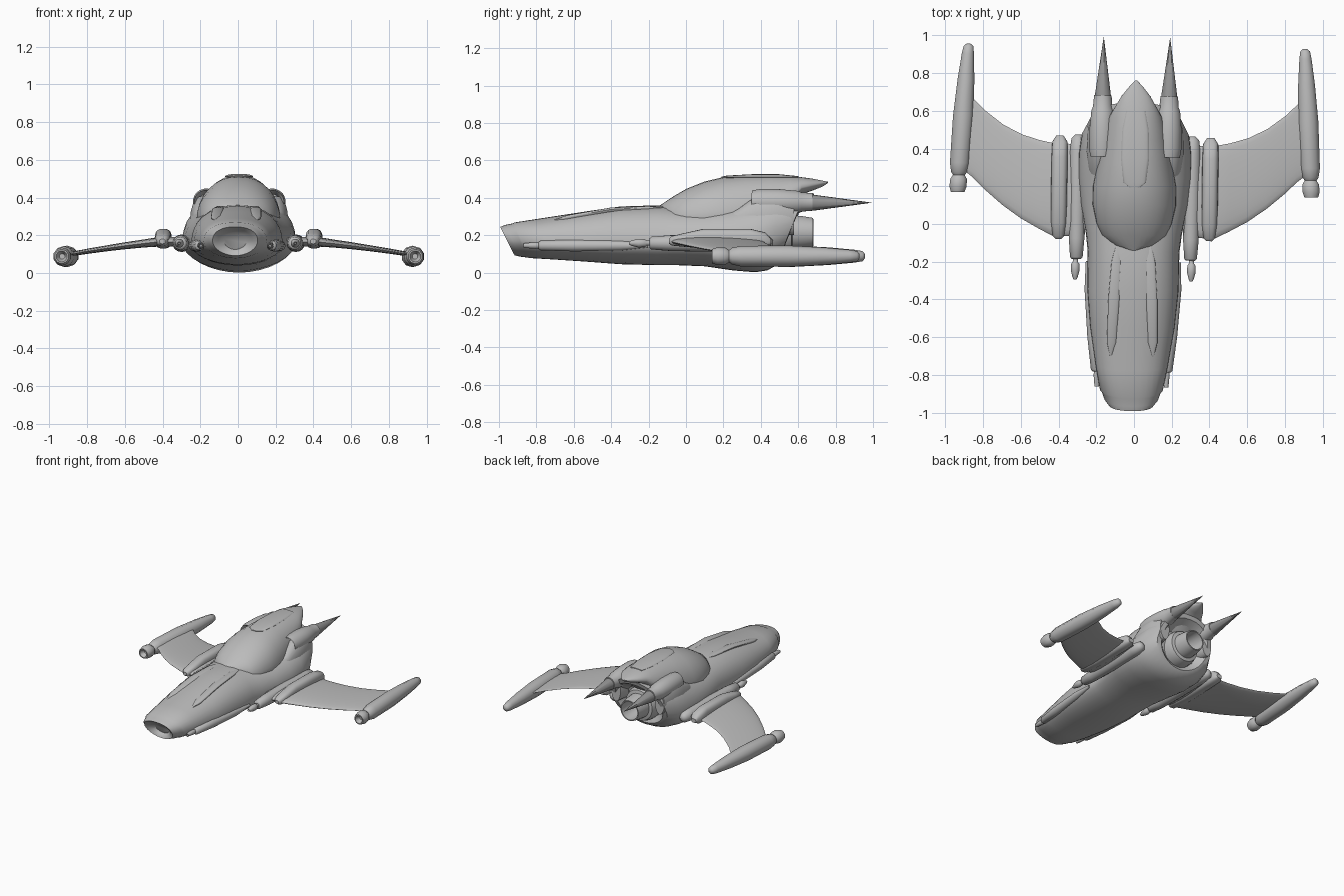
import bpy, bmesh, math
from mathutils import Matrix

YAW = Matrix.Rotation(-0.016, 4, 'Z')   # the whole craft sits slightly turned


def material(name, v):
    m = bpy.data.materials.new(name)
    m.diffuse_color = (v, v, v, 1)
    return m


HULL = material("hull_grey", 0.5)
DARK = material("spike_dark_grey", 0.3)


def build(name, rings, mat=HULL, angle=40):
    """Skin a list of rings (equal point counts) and cap both ends."""
    bm = bmesh.new()
    vs = [[bm.verts.new(YAW @ Matrix.Translation(p).to_translation()) for p in r] for r in rings]
    n = len(rings[0])
    for a, b in zip(vs, vs[1:]):
        for i in range(n):
            j = (i + 1) % n
            bm.faces.new((a[i], a[j], b[j], b[i]))
    bm.faces.new(vs[0])
    bm.faces.new(vs[-1])
    bmesh.ops.remove_doubles(bm, verts=bm.verts, dist=0.0002)
    bmesh.ops.recalc_face_normals(bm, faces=bm.faces)
    me = bpy.data.meshes.new(name)
    bm.to_mesh(me)
    bm.free()
    me.materials.append(mat)
    ob = bpy.data.objects.new(name, me)
    bpy.context.collection.objects.link(ob)
    bpy.ops.object.select_all(action='DESELECT')
    ob.select_set(True)
    bpy.context.view_layer.objects.active = ob
    bpy.ops.object.shade_smooth_by_angle(angle=math.radians(angle))
    return ob


def oval(y, hw, zb, zm, zt, cx=0, shear=0, up=2.2, low=1.9, n=32):
    """Cross-section with its own top and bottom roundness, sheared along y by height."""
    pts = []
    for k in range(n):
        t = 2 * math.pi * k / n
        c, s = math.cos(t), math.sin(t)
        p = up if s >= 0 else low
        x = cx + hw * math.copysign(abs(c) ** (2 / p), c)
        z = zm + math.copysign(abs(s) ** (2 / p), s) * ((zt - zm) if s >= 0 else (zm - zb))
        pts.append((x, y - shear * (z - zm), z))
    return pts


def lathe(name, profile, x, z, n=16, toe=0, mat=HULL, angle=50):
    """Turned part along y from (y, radius) pairs, built on both sides when x is not 0."""
    for side, sx in ((("left", -1), ("right", 1)) if x else (("centre", 1),)):
        y0 = profile[0][0]
        rings = [[(sx * (x - toe * (y - y0) + r * math.cos(2 * math.pi * (k + .5) / n)), y,
                   z + r * math.sin(2 * math.pi * (k + .5) / n)) for k in range(n)]
                 for y, r in profile]
        build(name + "_" + side, rings, mat, angle)


# main hull, starting inside the nose recess and ending inside the tail recess
hull = [(-.915, .5, .06, .125, .17, .215), (-.94, .5, .09, .11, .17, .23),
        (-.955, .5, .12, .092, .17, .245), (-.925, .5, .143, .085, .17, .255),
        (-.885, .45, .158, .08, .168, .263), (-.875, .43, .168, .078, .167, .268),
        (-.75, .2, .192, .072, .155, .29), (-.55, 0, .225, .06, .15, .325),
        (-.35, 0, .243, .045, .15, .354), (-.15, 0, .243, .04, .15, .36),
        (-.05, 0, .255, .04, .155, .352), (.1, 0, .285, .034, .16, .35),
        (.25, 0, .3, .012, .16, .37), (.37, 0, .3, .002, .17, .4),
        (.47, -.2, .285, .012, .19, .42), (.555, -.4, .235, .04, .21, .43),
        (.56, -.4, .2, .06, .215, .4), (.5, -.2, .15, .1, .215, .34)]
build("hull", [oval(y, hw, zb, zm, zt, shear=s, up=2.3) for y, s, hw, zb, zm, zt in hull])

# canopy running back into the tail fin
canopy = [(-.142, .03, .3, .33, .358), (-.115, .11, .27, .31, .376), (-.06, .172, .24, .285, .412),
          (0, .2, .22, .28, .447), (.1, .222, .22, .28, .487), (.2, .222, .22, .28, .511),
          (.32, .2, .24, .3, .52), (.45, .175, .26, .34, .521), (.56, .145, .34, .4, .517),
          (.62, .11, .42, .455, .51), (.68, .075, .44, .468, .502), (.73, .035, .46, .478, .492),
          (.76, .006, .48, .483, .486)]
build("canopy", [oval(y, hw, zb, zm, zt, up=2.1) for y, hw, zb, zm, zt in canopy])

# raised panel on the canopy roof
build("roof_panel", [oval(y, hw, .5, .512, zt, n=20)
                     for y, hw, zt in [(.19, .02, .513), (.22, .06, .519), (.35, .075, .526),
                                       (.5, .07, .526), (.6, .05, .516)]])

# long ridges on the nose deck, wing root ribs and wings
for side, sx in (("left", -1), ("right", 1)):
    build("nose_ridge_" + side,
          [oval(y, hw, z - .02, z, z + h, cx=sx * x, n=16) for y, x, hw, z, h in
           [(-.7, .112, .005, .283, .002), (-.63, .108, .026, .298, .01),
            (-.4, .1, .03, .338, .01), (-.2, .09, .026, .348, .008), (-.1, .085, .005, .345, .002)]])

    build("wing_root_rib_" + side,
          [oval(y, hw, zb, (zb + zt) / 2, zt, cx=sx * .4, up=2.8, low=2.8, n=20) for y, hw, zb, zt in
           [(-.085, .015, .155, .18), (-.07, .03, .145, .195), (0, .04, .138, .212),
            (.1, .043, .13, .234), (.35, .043, .13, .234), (.43, .04, .135, .215),
            (.462, .02, .15, .18)]])

    rings = []
    for x, le, te, z, th in [(.26, -.06, .42, .165, .055), (.42, -.075, .42, .166, .055),
                             (.5, -.035, .435, .157, .046), (.6, .02, .465, .145, .04),
                             (.7, .09, .515, .131, .034), (.8, .175, .59, .116, .03),
                             (.86, .235, .65, .106, .027), (.92, .28, .7, .098, .025)]:
        ring = []
        for k in range(24):
            t = 2 * math.pi * k / 24
            u = (1 - math.cos(t)) / 2
            ring.append((sx * x, le + (te - le) * u,
                         z + th * .5 * math.sin(t) * (1.15 - .5 * u)))
        rings.append(ring)
    build("wing_" + side, rings, angle=60)

# wing tip pods with a hollow front collar
lathe("wingtip_pod", [(.19, .015), (.155, .03), (.155, .038), (.185, .048), (.225, .046),
                      (.245, .033), (.262, .045), (.31, .055), (.56, .057), (.75, .047),
                      (.89, .034), (.93, .027), (.942, .012)], .936, .088, n=10, toe=.058)

# shoulder nacelles with open scoops, and tail spikes
lathe("shoulder_nacelle", [(.42, .04), (.37, .052), (.355, .062), (.4, .07), (.5, .069),
                           (.6, .06), (.62, .052), (.68, .047)], .176, .378, n=20)
lathe("tail_spike", [(.675, .044), (.99, .0005)], .176, .374, n=16, mat=DARK)
# fairings below the nacelles
for side, sx in (("left", -1), ("right", 1)):
    build("nacelle_fairing_" + side,
          [oval(y, hw, .2, .28, zt, cx=sx * .19, n=20) for y, hw, zt in
           [(.2, .02, .3), (.28, .055, .34), (.38, .07, .41), (.5, .065, .41), (.58, .04, .39)]])

# guns beside the nose and under the wing roots
lathe("nose_gun_housing", [(-.785, .018), (-.775, .026), (-.6, .032), (-.35, .028), (-.2, .01)],
      .19, .145, toe=-.09)
lathe("nose_gun_barrel", [(-.84, .006), (-.865, .008), (-.865, .012), (-.83, .016), (-.8, .018),
                          (-.76, .013)], .184, .145, n=12)
lathe("wing_gun_housing", [(-.19, .025), (-.18, .034), (-.08, .042), (.1, .046), (.38, .046),
                           (.45, .036), (.47, .015)], .303, .158, n=18)
lathe("wing_gun_barrel", [(-.28, .005), (-.3, .008), (-.285, .015), (-.25, .024), (-.215, .022),
                          (-.205, .014), (-.17, .014)], .308, .158, n=12)

# hollow main engine nozzle
lathe("engine_nozzle", [(.46, .13), (.53, .128), (.565, .115), (.57, .092), (.62, .088),
                        (.68, .078), (.68, .07), (.6, .066), (.53, .05)], 0, .215, n=28)
